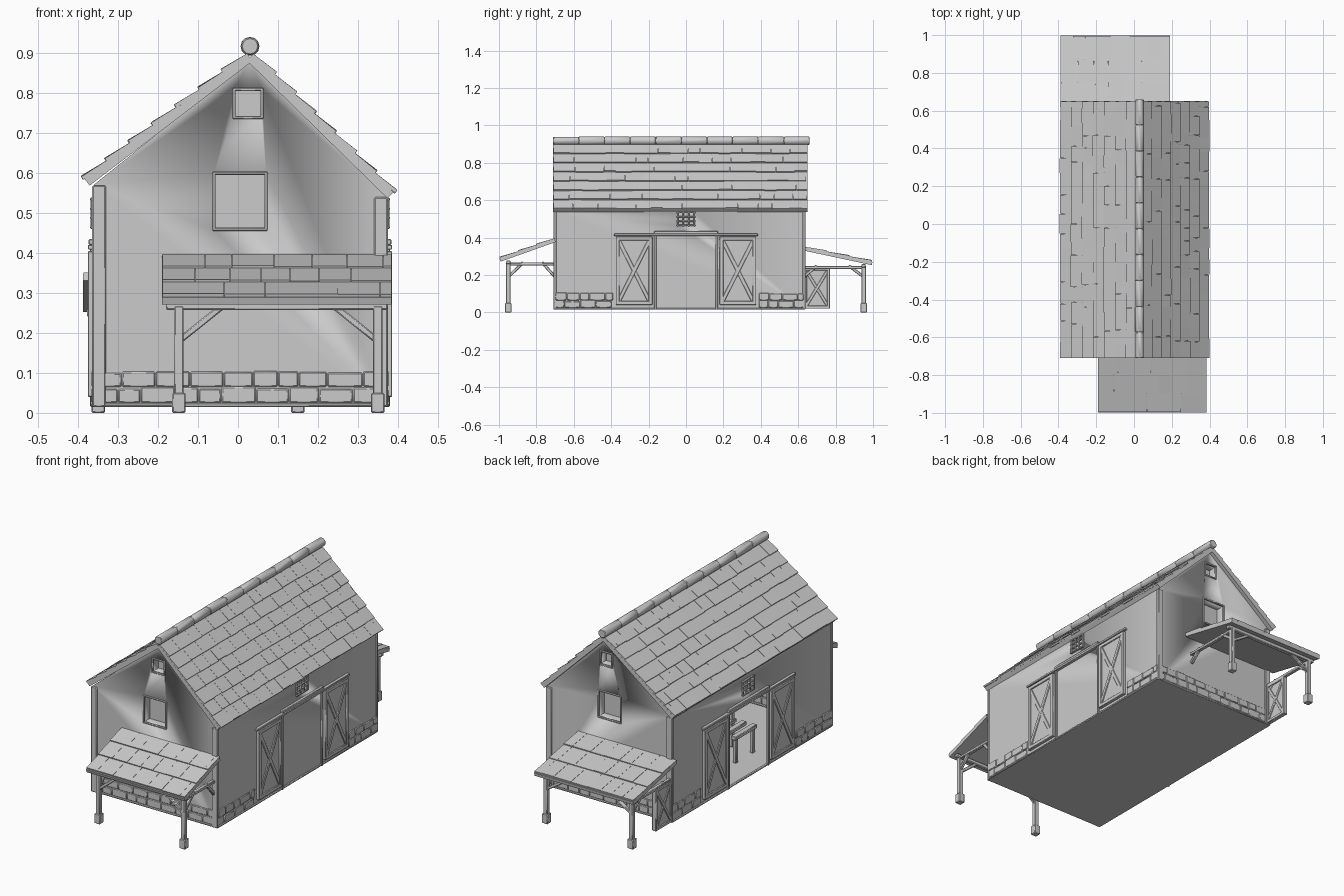
import bpy, bmesh, random
from mathutils import Matrix, Vector

random.seed(4)
cube = bpy.data.objects.get("Cube")
if cube:
    bpy.data.objects.remove(cube, do_unlink=True)

clay = bpy.data.materials.new("plain grey")
clay.use_nodes = True
GREY = (0.6, 0.6, 0.6, 1)
clay.diffuse_color = GREY
clay.node_tree.nodes["Principled BSDF"].inputs["Base Color"].default_value = GREY

X, Y, Z = Vector((1, 0, 0)), Vector((0, 1, 0)), Vector((0, 0, 1))
LEFT, RIGHT, FRONT, BACK, BASE = -0.36, 0.37, -0.70, 0.63, 0.015
RIDGE = 0.03


def beam(bm, a, b, w, h, side):
    """Box from a to b, w wide along the side axis and h thick."""
    a, b = Vector(a), Vector(b)
    d = b - a
    u = d.normalized()
    s = (side - u * side.dot(u)).normalized()
    n = u.cross(s)
    rot = Matrix((s * w, n * h, d)).transposed().to_4x4()
    bmesh.ops.create_cube(bm, size=1, matrix=Matrix.Translation((a + b) / 2) @ rot)


def box(bm, lo, hi):
    lo, hi = Vector(lo), Vector(hi)
    m = Matrix.Translation((lo + hi) / 2) @ Matrix.Diagonal((*(hi - lo), 1))
    bmesh.ops.create_cube(bm, size=1, matrix=m)


def finish(name, bm, bevel=0.003):
    bmesh.ops.recalc_face_normals(bm, faces=bm.faces)
    mesh = bpy.data.meshes.new(name)
    bm.to_mesh(mesh)
    bm.free()
    ob = bpy.data.objects.new(name, mesh)
    bpy.context.collection.objects.link(ob)
    mesh.materials.append(clay)
    if bevel:
        mod = ob.modifiers.new("Bevel", 'BEVEL')
        mod.width, mod.segments = bevel, 1
    bpy.ops.object.select_all(action='DESELECT')
    ob.select_set(True)
    bpy.context.view_layer.objects.active = ob
    bpy.ops.object.shade_smooth_by_angle(angle=0.7)
    return ob


# Wall shell: extruded gable profile
bm = bmesh.new()
profile = [(LEFT, BASE), (RIGHT, BASE), (RIGHT, 0.545), (RIDGE, 0.885), (LEFT, 0.572)]
face = bm.faces.new([bm.verts.new((x, FRONT, z)) for x, z in profile])
ext = bmesh.ops.extrude_face_region(bm, geom=[face])
bmesh.ops.translate(bm, vec=Y * (BACK - FRONT),
                    verts=[v for v in ext["geom"] if isinstance(v, bmesh.types.BMVert)])
walls = finish("walls", bm, 0)

# Window niches and the open doorway are cut into the shell
WINDOWS = [(-0.06, 0.07, 0.46, 0.60), (-0.01, 0.06, 0.74, 0.81)]
bm = bmesh.new()
for x0, x1, z0, z1 in WINDOWS:
    for y in (FRONT, BACK):
        box(bm, (x0, y - 0.05, z0), (x1, y + 0.05, z1))
for x in (LEFT, RIGHT):
    box(bm, (x - 0.02, -0.045, 0.465), (x + 0.02, 0.045, 0.535))
box(bm, (LEFT - 0.02, -0.16, 0.02), (LEFT + 0.02, 0.16, 0.41))
cutter = finish("opening_cutter", bm, 0)
cutter.hide_render = True
mod = walls.modifiers.new("Openings", 'BOOLEAN')
mod.operation, mod.object, mod.solver = 'DIFFERENCE', cutter, 'EXACT'
bpy.context.view_layer.objects.active = walls
bpy.ops.object.modifier_apply(modifier=mod.name)
bpy.data.objects.remove(cutter, do_unlink=True)

# Open the doorway through to the hollow inside
bm = bmesh.new()
bm.from_mesh(walls.data)
hole = []
for f in bm.faces:
    c = f.calc_center_median()
    if abs(c.y) < 0.17 and c.z < 0.415 and LEFT + 0.005 < c.x < LEFT + 0.03:
        hole.append(f)
bmesh.ops.delete(bm, geom=hole, context='FACES')
bm.to_mesh(walls.data)
bm.free()

# Corner posts and ground sill
bm = bmesh.new()
for x, top in ((LEFT, 0.57), (RIGHT, 0.54)):
    s = 1 if x > 0 else -1
    for y in (FRONT, BACK):
        beam(bm, (x - s * 0.012, y, BASE), (x - s * 0.012, y, top), 0.034, 0.016, X)
    beam(bm, (x, FRONT, BASE + 0.005), (x, BACK, BASE + 0.005), 0.014, 0.01, X)
for y in (FRONT, BACK):
    beam(bm, (LEFT, y, BASE + 0.005), (RIGHT, y, BASE + 0.005), 0.014, 0.01, Y)
finish("corner_posts_and_sill", bm)

# Stone footing: courses of rounded stones
bm = bmesh.new()


def stones(origin, along, length, out):
    for row in range(2):
        t = 0.0
        while t < length - 0.01:
            w = min(random.uniform(0.05, 0.09), length - t)
            z = BASE + 0.01 + row * 0.04
            h = random.uniform(0.034, 0.042)
            a = origin + along * (t + 0.001) + Z * (z + h / 2)
            b = a + along * (w - 0.002)
            beam(bm, a, b, random.uniform(0.008, 0.014), h, out)
            t += w


for y in (FRONT, BACK):
    stones(Vector((LEFT, y, 0)), X, RIGHT - LEFT, Y)
for x in (LEFT, RIGHT):
    stones(Vector((x, FRONT, 0)), Y, -0.39 - FRONT, X)
    stones(Vector((x, 0.39, 0)), Y, BACK - 0.39, X)
finish("stone_footing", bm)

# Gable window frames
bm = bmesh.new()
for x0, x1, z0, z1 in WINDOWS:
    for y in (FRONT, BACK):
        for z in (z0, z1):
            beam(bm, (x0 - 0.004, y, z), (x1 + 0.004, y, z), 0.01, 0.008, Y)
        for x in (x0, x1):
            beam(bm, (x, y, z0), (x, y, z1), 0.01, 0.008, Y)
finish("window_frames", bm, 0.002)


def braced_panel(bm, x, y0, y1, z0, z1, bar=0.02):
    """Board with a frame and crossed braces, standing in the side plane."""
    box(bm, (x - 0.006, y0, z0), (x + 0.006, y1, z1))
    h = bar / 2
    for z in (z0 + h, z1 - h):
        beam(bm, (x, y0, z), (x, y1, z), 0.024, bar, X)
    for y in (y0 + h, y1 - h):
        beam(bm, (x, y, z0), (x, y, z1), 0.024, bar, X)
    beam(bm, (x, y0 + h, z0 + h), (x, y1 - h, z1 - h), 0.022, bar, X)
    beam(bm, (x, y0 + h, z1 - h), (x, y1 - h, z0 + h), 0.020, bar, X)


# Side doors, door rails and lattice windows
for label, x in (("right", LEFT - 0.004), ("left", RIGHT + 0.004)):
    bm = bmesh.new()
    for s in (-1, 1):
        y0, y1 = sorted((s * 0.18, s * 0.375))
        braced_panel(bm, x, y0, y1, 0.04, 0.405)
        beam(bm, (x, s * 0.165, BASE), (x, s * 0.165, 0.415), 0.012, 0.012, X)
    beam(bm, (x, -0.385, 0.415), (x, 0.385, 0.415), 0.024, 0.012, X)
    beam(bm, (x, -0.17, 0.428), (x, 0.17, 0.428), 0.02, 0.014, X)
    finish(label + "_barn_doors", bm, 0.002)
    bm = bmesh.new()
    for i in range(4):
        y, z = -0.045 + i * 0.03, 0.465 + i * 0.0233
        beam(bm, (x, y, 0.46), (x, y, 0.54), 0.01, 0.008, X)
        beam(bm, (x, -0.05, z), (x, 0.05, z), 0.012, 0.008, X)
    finish(label + "_lattice_window", bm, 0.002)

# Main roof: two decks with overlapping shingle courses
Y0, Y1 = -0.71, 0.65
for label, eave, courses in (("right", (-0.378, 0.578), 7), ("left", (0.382, 0.545), 7)):
    bm = bmesh.new()
    a, b = Vector((eave[0], 0, eave[1])), Vector((RIDGE, 0, 0.89))
    mid = Y * ((Y0 + Y1) / 2)
    beam(bm, a + mid, b + mid, Y1 - Y0, 0.022, Y)
    n = (b - a).cross(Y).normalized()
    n = n if n.z > 0 else -n
    for i in range(courses):
        y = Y0
        while y < Y1 - 0.01:
            w = min(random.uniform(0.06, 0.12), Y1 - y)
            low = a.lerp(b, (i - random.uniform(0, 0.06)) / courses)
            high = a.lerp(b, min(1, (i + 1.1) / courses))
            c = Y * (y + w / 2)
            lift = 0.016 + random.uniform(-0.0015, 0.0015)
            beam(bm, low + c + n * lift, high + c + n * 0.008, w - 0.001, 0.009, Y)
            y += w
    finish(label + "_roof", bm, 0)

# Rounded ridge caps
bm = bmesh.new()
for i in range(10):
    y = Y0 + (i + 0.5) * (Y1 + 0.01 - Y0) / 10
    m = Matrix.Translation((RIDGE, y, 0.918)) @ Matrix.Rotation(1.5708, 4, 'X')
    r = random.uniform(0.022, 0.024)
    bmesh.ops.create_cone(bm, cap_ends=True, segments=12, radius1=r, radius2=r,
                          depth=(Y1 + 0.01 - Y0) / 10, matrix=m)
finish("ridge_cap", bm)


# Lean-to porches
def porch(label, x0, x1, wall, s, edge_z, wall_z, posts):
    bm = bmesh.new()
    out = s * 0.995
    a, b = Vector((0, out, edge_z)), Vector((0, wall, wall_z))
    mid = X * ((x0 + x1) / 2)
    beam(bm, a + mid, b + mid, x1 - x0, 0.018, X)
    for i in range(3):
        x = x0
        while x < x1 - 0.01:
            w = min(random.uniform(0.06, 0.11), x1 - x)
            c = X * (x + w / 2)
            low, high = a.lerp(b, i / 3), a.lerp(b, min(1, (i + 1.1) / 3))
            beam(bm, low + c + Z * random.uniform(0.012, 0.015), high + c + Z * 0.008,
                 w - 0.001, 0.008, X)
            x += w
    finish(label + "_porch_roof", bm, 0)

    bm = bmesh.new()
    py, top = s * 0.95, edge_z - 0.012
    beam(bm, (x0 + 0.01, py, top), (x1 - 0.01, py, top), 0.022, 0.02, Y)
    for x, inward in zip(posts, (1, -1)):
        beam(bm, (x, py, 0), (x, py, top), 0.024, 0.024, X)
        beam(bm, (x, py, 0), (x, py, 0.05), 0.034, 0.034, X)
        beam(bm, (x, py, top - 0.01), (x, wall, top - 0.01), 0.02, 0.016, X)
        beam(bm, (x, py, 0.18), (x + inward * 0.11, py, top), 0.016, 0.016, Y)
        beam(bm, (x, py, 0.19), (x, py - s * 0.08, top), 0.016, 0.016, X)
        beam(bm, (x, wall, 0.19), (x, wall + s * 0.07, top), 0.016, 0.016, X)
    finish(label + "_porch_frame", bm)


porch("front", -0.19, 0.385, FRONT, -1, 0.28, 0.385, (-0.148, 0.35))
porch("back", -0.388, 0.19, BACK, 1, 0.262, 0.34, (-0.35, 0.15))

# Gate standing open at the back corner
bm = bmesh.new()
braced_panel(bm, -0.352, BACK, 0.77, 0.02, 0.24, 0.016)
finish("back_gate", bm, 0.002)

# Stall bench seen inside the doorway
bm = bmesh.new()
for x in (-0.22, -0.1):
    for y in (-0.24, -0.1):
        beam(bm, (x, y, BASE), (x, y, 0.30 if x > -0.15 else 0.15), 0.02, 0.02, X)
for x, z in ((-0.22, 0.15), (-0.1, 0.15), (-0.1, 0.22), (-0.1, 0.29), (-0.16, 0.15)):
    beam(bm, (x, -0.26, z), (x, -0.08, z), 0.03, 0.02, X)
finish("stall_bench", bm)
